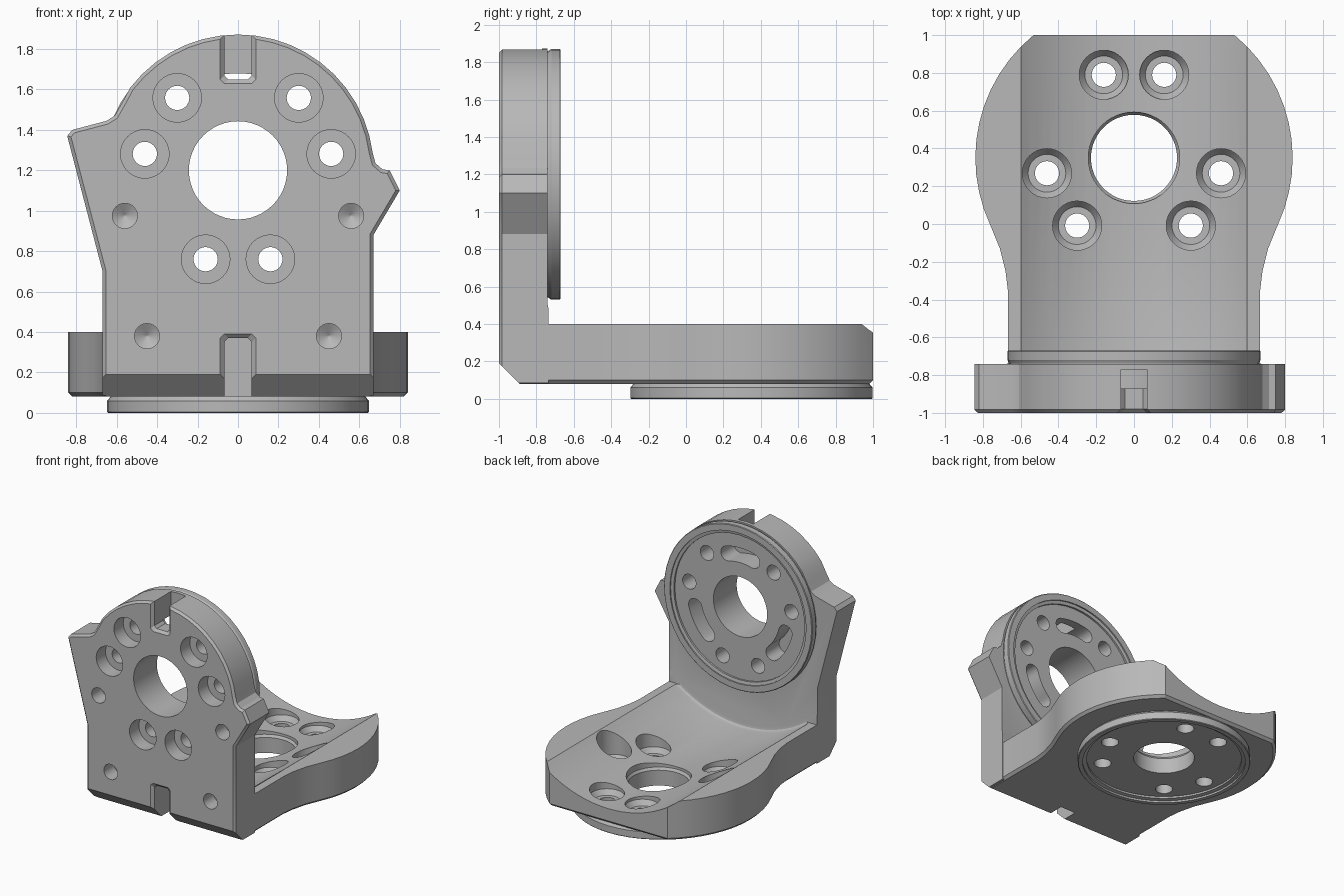
import bpy, bmesh
from math import sin, cos, pi, radians

if "Cube" in bpy.data.objects:
    bpy.data.objects.remove(bpy.data.objects["Cube"])

GREY = (0.48, 0.48, 0.48, 1)
mat = bpy.data.materials.new("machined_grey")
mat.use_nodes = True
mat.diffuse_color = GREY
mat.node_tree.nodes["Principled BSDF"].inputs["Base Color"].default_value = GREY

HUB_Z, HUB_Y = 1.2, 0.35          # centres of the two mounting faces
PLACE = {"X": lambda u, v, h: (h, u, v),
         "Y": lambda u, v, h: (u, h, v),
         "Z": lambda u, v, h: (u, v, h)}


def loft(name, sections, axis, bevel_at=None):
    """Closed solid through matching outlines; sections = [(outline, height)]."""
    bm = bmesh.new()
    rings = [[bm.verts.new(PLACE[axis](u, v, h)) for u, v in outline]
             for outline, h in sections]
    n = len(rings[0])
    for a, b in zip(rings, rings[1:]):
        for i in range(n):
            j = (i + 1) % n
            bm.faces.new((a[i], a[j], b[j], b[i]))
    bm.faces.new(rings[0])
    bm.faces.new(rings[-1])
    bmesh.ops.recalc_face_normals(bm, faces=bm.faces)
    if bevel_at is not None:
        ends = set(rings[0])
        edges = [e for e in bm.edges if set(e.verts) <= ends]
        bmesh.ops.bevel(bm, geom=edges, offset=bevel_at, segments=1, affect='EDGES')
    mesh = bpy.data.meshes.new(name)
    bm.to_mesh(mesh)
    bm.free()
    obj = bpy.data.objects.new(name, mesh)
    bpy.context.collection.objects.link(obj)
    return obj


def arc(cu, cv, r, start, end, steps):
    angles = [radians(start + (end - start) * i / steps) for i in range(steps + 1)]
    return [(cu + r * cos(a), cv + r * sin(a)) for a in angles]


def turned(name, profile, cu, cv, axis, seg=48):
    """Lathe a (radius, height) profile."""
    return loft(name, [(arc(cu, cv, r, 0, 360, seg)[:-1], h) for r, h in profile], axis)


def combine(target, other, operation):
    mod = target.modifiers.new("combine", 'BOOLEAN')
    mod.operation, mod.object, mod.solver = operation, other, 'EXACT'
    bpy.context.view_layer.objects.active = target
    bpy.ops.object.modifier_apply(modifier=mod.name)
    mesh = other.data
    bpy.data.objects.remove(other)
    bpy.data.meshes.remove(mesh)


def cut(other):
    combine(bracket, other, 'DIFFERENCE')


def add(other):
    combine(bracket, other, 'UNION')


# Upright plate with a round head and two uneven ears
plate_outline = (
    [(-.67, .085), (-.67, .7), (-.845, 1.37), (-.82, 1.4), (-.65, 1.445), (-.61, 1.47), (-.57, 1.54)]
    + arc(0, HUB_Z, .672, 142.5, 7.5, 18)
    + [(.68, 1.235), (.715, 1.205), (.75, 1.2), (.8, 1.1), (.67, .88), (.67, .085)])
bracket = loft("angle_bracket", [(plate_outline, -1), (plate_outline, -.735)], "Y", .017)

# Base slab that swells into a round foot with a flat back
side = [(.668, -.95), (.668, -.35), (.68, -.25), (.71, -.13)] + arc(0, HUB_Y, .84, -25, 50.7, 12)
base_outline = side + [(-x, y) for x, y in reversed(side)]
add(loft("base_slab", [(base_outline, .08), (base_outline, .4)], "Z", .02))

# Long trough along the base, with a filleted end against the plate
cut(turned("trough", [(.965, -.74), (.985, -.735), (.995, -.725), (1, -.705), (1, 1.3)],
           0, HUB_Z, "Y", 96))

# Sloped lower front edge
wedge = [(-1.1, .29), (-.79, -.02), (-1.1, -.02)]
cut(loft("front_chamfer", [(wedge, -1), (wedge, 1)], "X"))

# Round mounting faces, each with a raised rim
add(turned("rear_boss", [(.64, -.85), (.66, -.735), (.67, -.72), (.67, -.675), (.665, -.67)],
           0, HUB_Z, "Y"))
add(turned("foot_disc", [(.6, .13), (.635, .075), (.648, .06), (.648, .005), (.643, 0)],
           0, HUB_Y, "Z"))
cut(turned("rear_recess", [(.59, -.7), (.59, -.685), (.615, -.68), (.615, -.6)], 0, HUB_Z, "Y"))
cut(turned("foot_recess", [(.58, .035), (.58, .02), (.61, .015), (.61, -.1)], 0, HUB_Y, "Z"))

# Central bores
cut(turned("plate_bore", [(.243, -1.2), (.243, -.5)], 0, HUB_Z, "Y"))
cut(turned("base_bore", [(.228, -.1), (.228, .16), (.242, .18), (.242, .6)], 0, HUB_Y, "Z"))

# Six counterbored bolt holes on each face, in three pairs
for middle in (90, 210, 330):
    for offset in (-40, 40):
        a = radians(middle + offset)
        u, v = .468 * cos(a), .468 * sin(a)
        cut(turned("plate_bolt", [(.12, -1.1), (.12, -.88), (.06, -.88), (.06, -.5)],
                   u, HUB_Z + v, "Y", 32))
        cut(turned("base_bolt", [(.064, -.1), (.064, .14), (.1, .14), (.13, .18), (.13, .6)],
                   u, HUB_Y - v, "Z", 32))

# Curved slots in the rear face
for middle in (90, 210, 330):
    lo, hi = middle - 16, middle + 16
    caps = []
    for ang, turn in ((hi, 0), (lo, 180)):
        c = radians(ang)
        caps.append(arc(.42 * cos(c), HUB_Z + .42 * sin(c), .06, ang + turn, ang + turn + 180, 8))
    slot = (arc(0, HUB_Z, .48, lo, hi, 8)[:-1] + caps[0]
            + arc(0, HUB_Z, .36, hi, lo, 8)[1:-1] + caps[1][:-1])
    cut(loft("curved_slot", [(slot, -.87), (slot, -.6)], "Y"))


# Key notches at the top and bottom of the front, with flared edges
def notch_outline(inner, outer, grow):
    s = 1 if outer > inner else -1
    w, z = .068 + grow, inner - s * grow
    return [(-w, outer), (-w, z + s * .02), (-w + .02, z), (w - .02, z), (w, z + s * .02), (w, outer)]


for inner, outer in ((1.65, 2.1), (.37, -.1)):
    cut(loft("key_notch", [(notch_outline(inner, outer, g), y)
                           for g, y in ((.04, -1.02), (0, -.98), (0, -.77))], "Y"))

# Blind drilled holes with pointed ends
for x, z in ((.56, .975), (.45, .38)):
    for s in (-1, 1):
        cut(turned("blind_hole", [(.062, -1.1), (.062, -.87), (.003, -.835)], s * x, z, "Y", 24))

# Finish
bracket.data.materials.clear()
bracket.data.materials.append(mat)
for face in bracket.data.polygons:
    face.material_index = 0
bpy.ops.object.select_all(action='DESELECT')
bracket.select_set(True)
bpy.context.view_layer.objects.active = bracket
bpy.ops.object.shade_smooth_by_angle(angle=radians(25))
